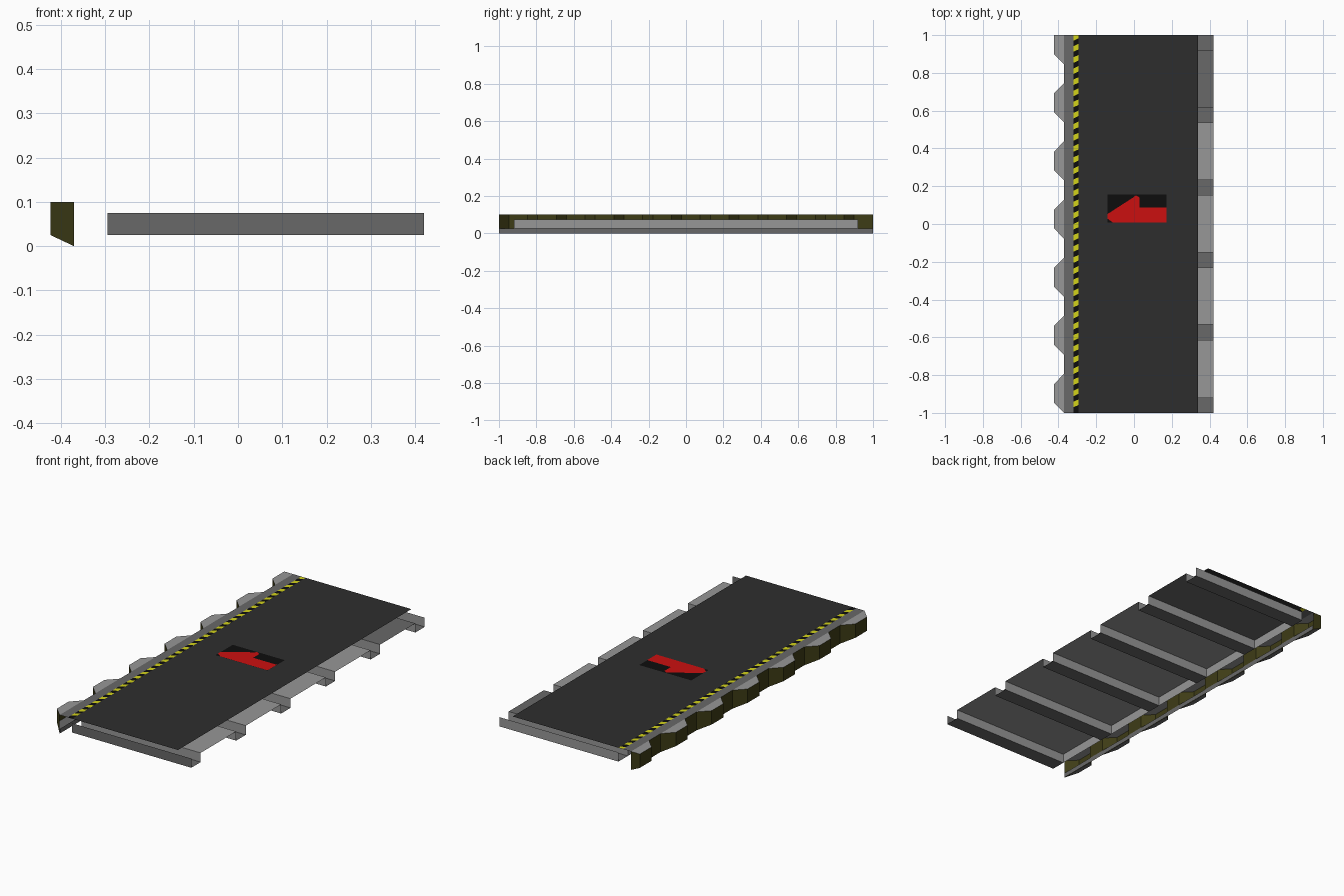
import bpy

if "Cube" in bpy.data.objects:
    bpy.data.objects.remove(bpy.data.objects["Cube"])


def material(name, r, g, b):
    m = bpy.data.materials.new(name)
    m.diffuse_color = (r, g, b, 1)
    m.use_nodes = True
    m.node_tree.nodes["Principled BSDF"].inputs["Base Color"].default_value = m.diffuse_color
    return m


LIGHT = material("light grey", 0.31, 0.31, 0.31)
MID = material("mid grey", 0.14, 0.14, 0.14)
DARK = material("deck charcoal", 0.027, 0.027, 0.027)
BLACK = material("black", 0.004, 0.004, 0.004)
YELLOW = material("yellow", 0.65, 0.65, 0.01)
RED = material("red", 0.6, 0.005, 0.005)
OLIVE = material("dark olive", 0.048, 0.045, 0.008)


def sheet(name, faces):
    """Build one object from (corner loop, material) pairs."""
    verts, polys, slots = [], [], []
    me = bpy.data.meshes.new(name)
    for loop, mat in faces:
        polys.append(list(range(len(verts), len(verts) + len(loop))))
        verts += loop
        if mat.name not in me.materials:
            me.materials.append(mat)
        slots.append(me.materials.find(mat.name))
    me.from_pydata(verts, [], polys)
    me.polygons.foreach_set("material_index", slots)
    ob = bpy.data.objects.new(name, me)
    bpy.context.collection.objects.link(ob)
    return ob


def flat(x0, x1, y0, y1, z, up=True):
    loop = [(x0, y0, z), (x1, y0, z), (x1, y1, z), (x0, y1, z)]
    return loop if up else loop[::-1]


def wall(a, b, z0, z1):
    """Vertical face above the plan line a-b, facing right of a->b."""
    return [(*a, z0), (*b, z0), (*b, z1), (*a, z1)]


# Main heights and lines
TOP, BEAM_TOP, BEAM_BOT = 0.1, 0.075, 0.025
CURB, TIP, FRAME, DECK_END, END = -0.37, -0.423, -0.295, 0.34, 0.42
STRIPE = -0.321

# Walking deck and grey edge strip
sheet("deck", [(flat(FRAME, DECK_END, -1, 1, TOP), DARK)])
sheet("edge_strip", [(flat(CURB, STRIPE, -1, 1, TOP), MID)])

# Hazard stripe: slanted yellow and black blocks, squared off at both ends
N, SLANT = 68, 0.012
faces = []
for i in range(N):
    y0, y1 = -1 + 2 * i / N, -1 + 2 * (i + 1) / N
    s0 = SLANT if i > 0 else 0
    s1 = SLANT if i < N - 1 else 0
    faces.append(([(STRIPE, y0, TOP), (FRAME, y0 + s0, TOP),
                   (FRAME, y1 + s1, TOP), (STRIPE, y1, TOP)],
                  YELLOW if i % 2 else BLACK))
sheet("hazard_stripe", faces)

# Scalloped curb: trapezoid bumps with sloped undersides
outline = [(CURB, -1)]
faces = []
for i in range(7):
    c = -0.897 + 0.3077 * i
    b0, t0, t1, b1 = c - 0.104, c - 0.05, c + 0.05, min(c + 0.104, 1)
    b0 = max(b0, -1)
    if i == 6:
        t1 = b1 = 1
    plan = [(CURB, b0), (TIP, t0), (TIP, t1), (CURB, b1)]
    top = [(x, y, TOP) for x, y in plan]
    bottom = [(x, y, 0 if x == CURB else BEAM_BOT) for x, y in plan]
    faces.append((top[::-1], LIGHT))
    faces.append((bottom, MID))
    for k in range(3):
        faces.append(([bottom[k + 1], bottom[k], top[k], top[k + 1]], OLIVE))
    # recessed wall before this bump
    if b0 > outline[-1][1] + 0.01:
        faces.append((wall((CURB, b0), outline[-1], 0, TOP), OLIVE))
    outline += plan
sheet("scalloped_curb", faces)
sheet("curb_lip", [(wall((CURB + 0.001, -1), (CURB + 0.001, 1), 0, BEAM_BOT), MID)])

# Cross beams: open-topped troughs under the deck
beams = [(-1, -0.92), (-0.615, -0.533), (-0.23, -0.15),
         (0.153, 0.233), (0.537, 0.618), (0.92, 1)]
for i, (y0, y1) in enumerate(beams):
    sheet(f"cross_beam_{i + 1}", [
        (flat(FRAME, END, y0, y1, BEAM_BOT, False), MID),
        (wall((FRAME, y0), (END, y0), BEAM_BOT, BEAM_TOP), MID if i == 0 else LIGHT),
        (wall((END, y1), (FRAME, y1), BEAM_BOT, BEAM_TOP), LIGHT)])

# Bay panels between the beams
for i in range(5):
    sheet(f"bay_panel_{i + 1}", [
        (flat(FRAME, END, beams[i][1], beams[i + 1][0], BEAM_TOP),
         MID if i == 4 else LIGHT)])

# Frame wall closing the inner ends of the bays
sheet("frame_wall", [(wall((FRAME, -0.92), (FRAME, 0.92), BEAM_BOT, BEAM_TOP), LIGHT)])

# Painted arrow marking on the deck
sheet("marking_plate", [(flat(-0.14, 0.172, 0.008, 0.155, TOP + 0.001), BLACK)])
arrow = [(-0.14, 0.053), (-0.14, 0.028), (-0.112, 0.008), (0.172, 0.008),
         (0.172, 0.087), (0.03, 0.087), (0.03, 0.14), (0.01, 0.152), (-0.005, 0.14)]
sheet("marking_arrow", [([(x, y, TOP + 0.002) for x, y in arrow], RED)])
